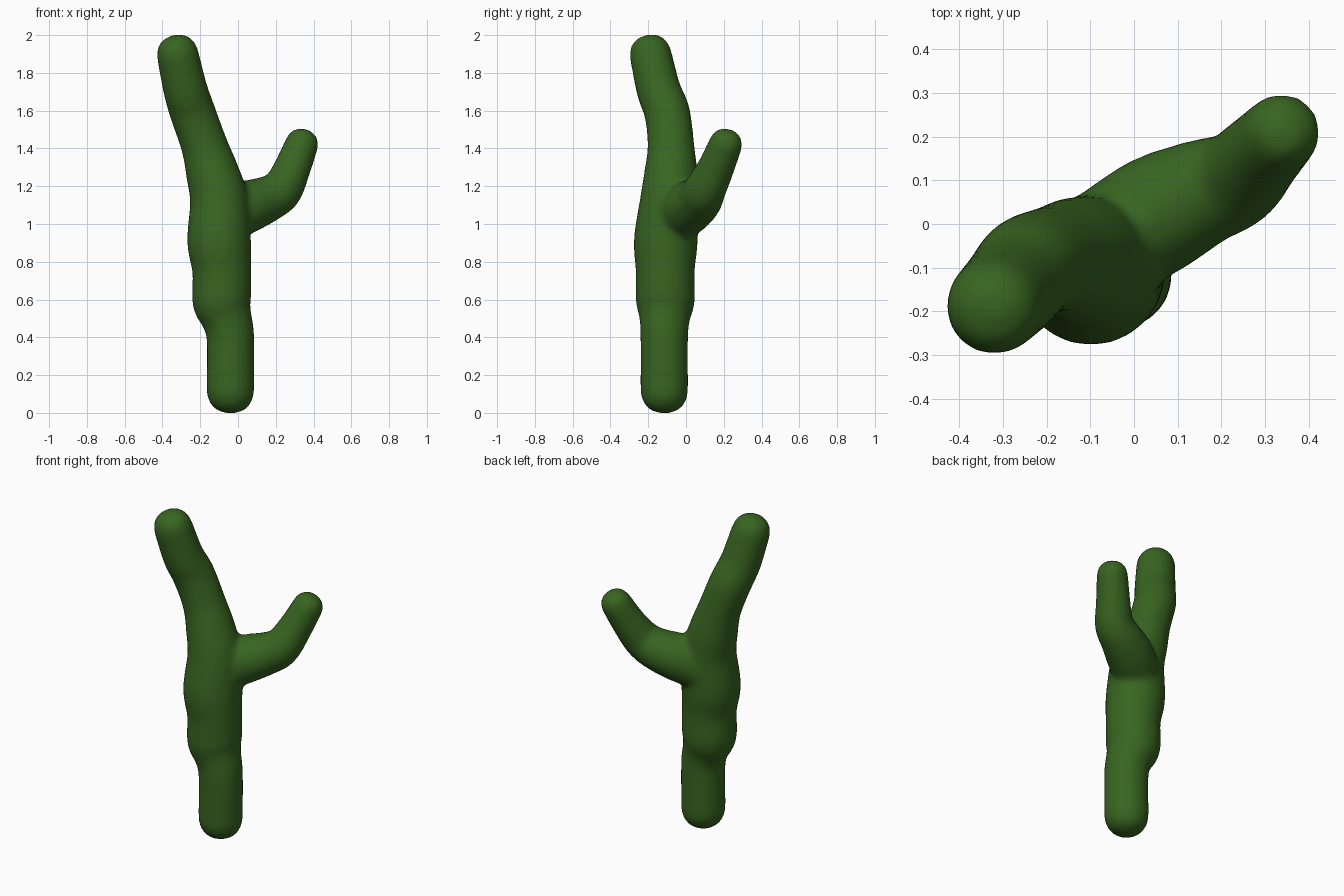
import bpy, bmesh, math
from mathutils import Vector

if "Cube" in bpy.data.objects:
    bpy.data.objects.remove(bpy.data.objects["Cube"])

SIDES = 24


def spline(pts, steps=6):
    """Catmull-Rom through (x, y, z, radius) points."""
    p = [Vector(q) for q in pts]
    p = [p[0] * 2 - p[1]] + p + [p[-1] * 2 - p[-2]]
    out = []
    for i in range(1, len(p) - 2):
        a, b, c, d = p[i - 1:i + 3]
        for k in range(steps):
            t = k / steps
            out.append(0.5 * (2 * b + (c - a) * t + (2 * a - 5 * b + 4 * c - d) * t * t
                              + (3 * b - a - 3 * c + d) * t ** 3))
    return out + [p[-2]]


def dome(end, direction):
    """Rounded, slightly flattened cap rings from the tube end outwards."""
    r = end[3]
    rings = []
    for k in range(1, 7):
        a = math.radians(k * 14)
        pos = end.to_3d() + direction * r * math.sin(a) ** 0.95
        rings.append(Vector((*pos, r * math.cos(a) ** 0.8)))
    return rings


def tube(bm, pts):
    path = spline(pts)
    d0 = (path[0].to_3d() - path[1].to_3d()).normalized()
    d1 = (path[-1].to_3d() - path[-2].to_3d()).normalized()
    path = dome(path[0], d0)[::-1] + path + dome(path[-1], d1)
    rings = []
    for i, q in enumerate(path):
        t = path[min(i + 1, len(path) - 1)].to_3d() - path[max(i - 1, 0)].to_3d()
        t.normalize()
        u = Vector((0, 1, 0)).cross(t).normalized()
        v = t.cross(u)
        rings.append([bm.verts.new(q.to_3d() + q[3] * (u * math.cos(a) + v * math.sin(a)))
                      for a in (2 * math.pi * k / SIDES for k in range(SIDES))])
    for r, s in zip(rings, rings[1:]):
        for k in range(SIDES):
            n = (k + 1) % SIDES
            bm.faces.new((r[k], r[n], s[n], s[k]))
    bm.faces.new(rings[0][::-1])
    bm.faces.new(rings[-1])


bm = bmesh.new()
# main stem, bending left and forward at the top
tube(bm, [(-.04, -.115, .125, .127), (-.04, -.115, .40, .127), (-.06, -.113, .50, .135),
          (-.085, -.11, .59, .157), (-.085, -.11, .75, .157), (-.10, -.107, .91, .170),
          (-.10, -.09, 1.12, .155), (-.135, -.08, 1.27, .142), (-.18, -.08, 1.42, .124),
          (-.24, -.10, 1.59, .122), (-.278, -.145, 1.71, .118), (-.318, -.186, 1.89, .112)])
# side arm with an elbow
tube(bm, [(-.08, -.06, 1.02, .13), (.05, .02, 1.09, .138), (.15, .07, 1.13, .124),
          (.23, .10, 1.18, .112), (.285, .155, 1.29, .099), (.335, .207, 1.415, .09)])
mesh = bpy.data.meshes.new("cactus_stem")
bm.to_mesh(mesh)
bm.free()
cactus = bpy.data.objects.new("cactus_stem", mesh)
bpy.context.collection.objects.link(cactus)

# fuse the arm to the stem and soften the joint
rm = cactus.modifiers.new("fuse", 'REMESH')
rm.mode = 'VOXEL'
rm.voxel_size = 0.018
rm.use_smooth_shade = True
sm = cactus.modifiers.new("soften", 'SMOOTH')
sm.factor = 0.5
sm.iterations = 8

mat = bpy.data.materials.new("dark_green")
mat.diffuse_color = (0.04, 0.13, 0.015, 1)
mat.use_nodes = True
mat.node_tree.nodes["Principled BSDF"].inputs["Base Color"].default_value = mat.diffuse_color
mesh.materials.append(mat)
for p in mesh.polygons:
    p.use_smooth = True
